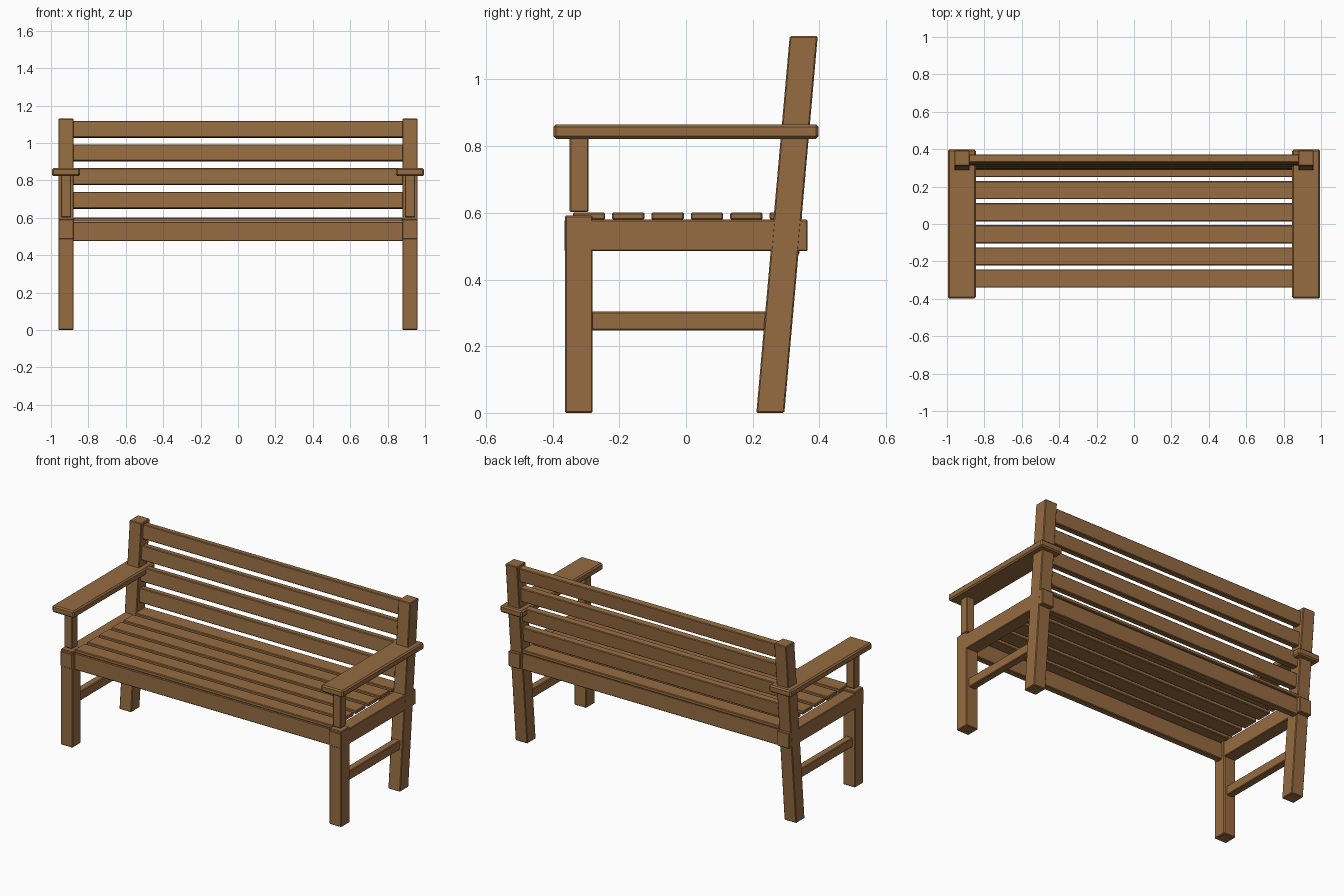
import bpy, bmesh, math
from mathutils import Matrix

if "Cube" in bpy.data.objects:
    bpy.data.objects.remove(bpy.data.objects["Cube"])

wood = bpy.data.materials.new("brown wood")
wood.diffuse_color = (0.305, 0.15, 0.053, 1)
wood.use_nodes = True
wood.node_tree.nodes["Principled BSDF"].inputs["Base Color"].default_value = wood.diffuse_color

SLOPE = 0.1 / 1.13            # backward lean of the rear legs
LEAN = math.atan(SLOPE)


def lean_y(z):
    """Centre line of the leaning back at height z."""
    return 0.253 + SLOPE * z


def beam(name, x, y, z, bevel=0.004, shear=False, tilt=0.0):
    """Bevelled box from (min, max) ranges, optionally sheared or tilted back."""
    size = [r[1] - r[0] for r in (x, y, z)]
    mid = [(r[0] + r[1]) / 2 for r in (x, y, z)]
    bm = bmesh.new()
    bmesh.ops.create_cube(bm, size=1)
    bmesh.ops.scale(bm, vec=size, verts=bm.verts)
    bmesh.ops.bevel(bm, geom=bm.edges[:], offset=bevel, segments=1,
                    affect='EDGES', profile=0.5)
    if tilt:
        bmesh.ops.rotate(bm, verts=bm.verts, matrix=Matrix.Rotation(-tilt, 3, 'X'))
    if shear:
        for v in bm.verts:
            v.co.y += SLOPE * v.co.z
    me = bpy.data.meshes.new(name)
    bm.to_mesh(me)
    bm.free()
    me.materials.append(wood)
    ob = bpy.data.objects.new(name, me)
    ob.location = mid
    bpy.context.collection.objects.link(ob)
    return ob


def around(c, w):
    return (c - w / 2, c + w / 2)


# End frames, left and right
for side, s in (("left", -1), ("right", 1)):
    cx = 0.92 * s
    beam(side + "_front_leg", around(cx, 0.082), (-0.363, -0.28), (0, 0.592))
    yc = lean_y(1.13 / 2)
    beam(side + "_back_leg", around(cx, 0.082), around(yc, 0.084), (0, 1.13), shear=True)
    beam(side + "_seat_rail", around(cx, 0.081), (-0.365, 0.365), (0.485, 0.58))
    beam(side + "_stretcher", around(cx, 0.045), (-0.30, 0.26), (0.247, 0.304))
    beam(side + "_arm_post", around(cx, 0.055), (-0.349, -0.292), (0.602, 0.83))
    beam(side + "_armrest", around(cx, 0.15), (-0.398, 0.398), (0.822, 0.865), bevel=0.008)

# Long rails under the seat
beam("front_rail", (-0.885, 0.885), (-0.34, -0.30), (0.475, 0.578))
beam("back_rail", (-0.885, 0.885), (0.30, 0.34), (0.475, 0.578))

# Seat slats
for i in range(6):
    beam(f"seat_slat_{i + 1}", (-0.88, 0.88), around(-0.291 + 0.118 * i, 0.097), (0.579, 0.601))

# Back slats, tilted with the rear legs
for i in range(4):
    zc = 0.693 + 0.1265 * i
    beam(f"back_slat_{i + 1}", (-0.885, 0.885), around(lean_y(zc), 0.042),
         around(zc, 0.088), tilt=LEAN)
